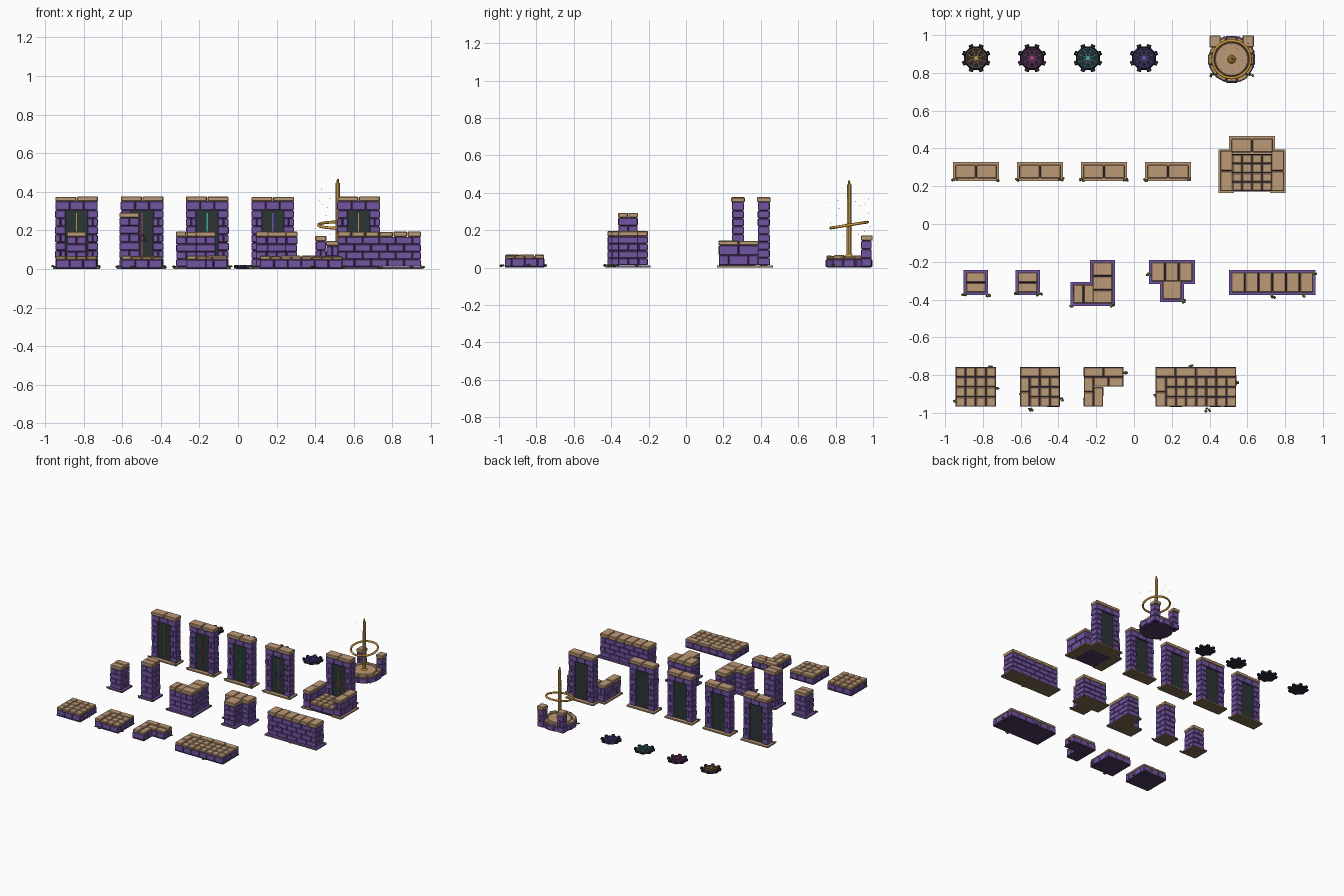
import bpy, bmesh, math, random
from mathutils import Matrix, Vector

if "Cube" in bpy.data.objects:
    bpy.data.objects.remove(bpy.data.objects["Cube"])
random.seed(4)

def mat(name, r, g, b):
    m = bpy.data.materials.new(name)
    m.diffuse_color = (r, g, b, 1)
    m.use_nodes = True
    m.node_tree.nodes["Principled BSDF"].inputs["Base Color"].default_value = m.diffuse_color
    return m

PURPLE = mat("purple_stone", .17, .09, .36)
TAN = mat("tan_stone", .5, .32, .18)
MORTAR = mat("mortar", .035, .018, .06)
UNDER = mat("dark_purple", .07, .04, .12)
DIRT = mat("dirt", .2, .14, .08)
DARK = mat("dark_slate", .025, .036, .036)
DISC = mat("disc_slate", .025, .022, .04)
GOLD = mat("gold", .62, .33, .04)
WAX = mat("pale_gold", .75, .45, .12)
MOSS = mat("moss", .1, .17, .03)
GLOW = [mat("glow_gold", .5, .28, .06), mat("glow_magenta", .45, .05, .22),
        mat("glow_teal", .05, .4, .3), mat("glow_violet", .12, .09, .5)]

def finish(bm, name, material, bevel=0):
    me = bpy.data.meshes.new(name)
    bmesh.ops.recalc_face_normals(bm, faces=bm.faces)
    bm.to_mesh(me)
    bm.free()
    me.materials.append(material)
    ob = bpy.data.objects.new(name, me)
    bpy.context.collection.objects.link(ob)
    if bevel:
        b = ob.modifiers.new("bevel", 'BEVEL')
        b.width, b.segments = bevel, 1
    return ob

def box(bm, x0, x1, y0, y1, z0, z1, m=Matrix()):
    t = Matrix.Translation(((x0 + x1) / 2, (y0 + y1) / 2, (z0 + z1) / 2))
    s = Matrix.Diagonal((x1 - x0, y1 - y0, z1 - z0, 1))
    bmesh.ops.create_cube(bm, size=1, matrix=m @ t @ s)

def slab(name, material, x0, x1, y0, y1, z0, z1, bevel=0):
    bm = bmesh.new()
    box(bm, x0, x1, y0, y1, z0, z1)
    return finish(bm, name, material, bevel)

def prism(name, material, r, x, y, z0, z1, n, r2=None, turn=0, bevel=0):
    bm = bmesh.new()
    bmesh.ops.create_cone(bm, cap_ends=True, segments=n, radius1=r, radius2=r if r2 is None else r2,
        depth=z1 - z0, matrix=Matrix.Translation((x, y, (z0 + z1) / 2)) @ Matrix.Rotation(turn, 4, 'Z'))
    return finish(bm, name, material, bevel)

def ring(name, material, r, t, n, m, k=4):
    bm = bmesh.new()
    loops = []
    for i in range(n):
        a = 2 * math.pi * i / n
        loops.append([bm.verts.new(m @ Vector(((r + t * math.cos(b)) * math.cos(a),
            (r + t * math.cos(b)) * math.sin(a), t * math.sin(b))))
            for b in [2 * math.pi * j / k for j in range(k)]])
    for i in range(n):
        p, q = loops[i], loops[(i + 1) % n]
        for j in range(k):
            bm.faces.new((p[j], q[j], q[(j + 1) % k], p[(j + 1) % k]))
    return finish(bm, name, material)

def cuts(a, b, step, shift):
    n = max(1, round((b - a) / step))
    w = (b - a) / n
    if shift:
        return [a] + [a + w * (i + .5) for i in range(n)] + [b]
    return [a + w * i for i in range(n + 1)]

def bricks(name, x0, x1, y0, y1, z0, z1, step=.085):
    # staggered courses around a dark core
    bm = bmesh.new()
    n = max(1, round((z1 - z0) / .044))
    h, g = (z1 - z0) / n, .0014
    for c in range(n):
        xs, ys = cuts(x0, x1, step, c % 2), cuts(y0, y1, step, c % 2 == 0 and y1 - y0 > .07)
        for i in range(len(xs) - 1):
            for j in range(len(ys) - 1):
                if 0 < i < len(xs) - 2 and 0 < j < len(ys) - 2:
                    continue
                e = [random.uniform(0, .003) for _ in range(4)]
                box(bm, xs[i] + (g if i else -e[0]), xs[i + 1] - (g if i < len(xs) - 2 else -e[1]),
                    ys[j] + (g if j else -e[2]), ys[j + 1] - (g if j < len(ys) - 2 else -e[3]),
                    z0 + h * c + g, z0 + h * (c + 1) - g)
    finish(bm, name + "_bricks", PURPLE, .003)
    slab(name + "_core", MORTAR, x0 + .004, x1 - .004, y0 + .004, y1 - .004, z0 + .001, z1)

def tiles(name, x0, x1, y0, y1, z0, z1, nx, ny):
    bm = bmesh.new()
    w, d, g = (x1 - x0) / nx, (y1 - y0) / ny, .0016
    for i in range(nx):
        for j in range(ny):
            box(bm, x0 + w * i + g, x0 + w * (i + 1) - g, y0 + d * j + g, y0 + d * (j + 1) - g,
                z0, z1 + random.uniform(-.002, .001))
    finish(bm, name + "_tiles", TAN, .004)

def plate(name, x0, x1, y0, y1, top=PURPLE):
    slab(name + "_ground", DIRT, x0, x1, y0, y1, 0, .006)
    slab(name + "_plinth", top, x0, x1, y0, y1, .006, .012)

def block(name, x0, x1, y0, y1, h, nx, ny, inner=(1, 1, 1, 1)):
    # wall block: ground plate, bricks, cap stones
    plate(name, x0, x1, y0, y1)
    i = [.016 * k for k in inner]
    r = (x0 + i[0], x1 - i[1], y0 + i[2], y1 - i[3])
    bricks(name, *r, .012, h - .028)
    tiles(name, r[0] - .004, r[1] + .004, r[2] - .004, r[3] + .004, h - .028, h, nx, ny)

# --- floor platforms
def platform(name, x0, x1, y0, y1):
    bricks(name, x0 + .003, x1 - .003, y0 + .003, y1 - .003, .004, .05, .075)
    slab(name + "_base", UNDER, x0 + .001, x1 - .001, y0 + .001, y1 - .001, 0, .005)
    slab(name + "_bed", MORTAR, x0 + .006, x1 - .006, y0 + .006, y1 - .006, .048, .06)

S, N = -.968, -.757
platform("plain_floor", -.945, -.73, S, N)
tiles("plain_floor", -.945, -.73, S, N, .048, .068, 4, 4)
platform("corner_floor", -.605, -.392, S, N)
tiles("corner_floor_back", -.605, -.392, N - .053, N, .048, .07, 2, 1)
tiles("corner_floor_side", -.605, -.552, S, N - .053, .048, .07, 1, 2)
tiles("corner_floor_inner", -.552, -.392, S, N - .053, .048, .065, 3, 3)
platform("bent_floor_back", -.267, -.055, N - .105, N)
platform("bent_floor_leg", -.267, -.162, S, N - .105)
tiles("bent_floor_back", -.267, -.055, N - .053, N, .048, .07, 2, 1)
tiles("bent_floor_side", -.267, -.214, S, N - .053, .048, .07, 1, 2)
tiles("bent_floor_mid", -.214, -.055, N - .105, N - .053, .048, .066, 2, 1)
tiles("bent_floor_leg", -.214, -.162, S, N - .105, .048, .066, 1, 1)
platform("wide_floor", .113, .542, S, N)
tiles("wide_floor_back", .113, .542, N - .053, N, .048, .07, 4, 1)
tiles("wide_floor_side", .113, .17, S, N - .053, .048, .07, 1, 2)
tiles("wide_floor_inner", .17, .542, S, N - .053, .048, .065, 7, 3)

# --- wall blocks
block("short_pillar", -.902, -.772, -.376, -.243, .195, 1, 2)
block("tall_pillar", -.628, -.498, -.376, -.243, .295, 1, 2)
block("corner_wall_long", -.232, -.101, -.434, -.19, .195, 1, 3)
block("corner_wall_short", -.335, -.216, -.434, -.307, .195, 2, 1, (1, 0, 1, 1))
block("tee_wall_bar", .079, .322, -.318, -.19, .195, 3, 1)
block("tee_wall_stem", .138, .264, -.412, -.302, .195, 1, 1, (1, 1, 1, 0))
block("long_wall", .502, .962, -.376, -.243, .195, 6, 1)

# --- gates with dark door and glowing sign
def gate(name, x, y, glow, sides):
    plate(name, x - .122, x + .122, y - .05, y + .05, TAN)
    for s, tag in ((-1, "left"), (1, "right")):
        a, b = sorted((x + s * .058, x + s * .109))
        bricks(name + "_jamb_" + tag, a, b, y - .03, y + .03, .012, .305, .06)
    bricks(name + "_lintel", x - .109, x + .109, y - .03, y + .03, .305, .352, .07)
    tiles(name + "_cap", x - .112, x + .112, y - .038, y + .038, .35, .376, 2, 1)
    slab(name + "_door", DARK, x - .062, x + .062, y - .02, y + .02, .012, .306)
    slab(name + "_beam", glow, x - .003, x + .003, y - .024, y - .018, .05, .29)
    up = Matrix.Translation((x, y - .021, .16)) @ Matrix.Rotation(math.pi / 2, 4, 'X') @ Matrix.Rotation(math.pi / 2, 4, 'Z')
    ring(name + "_sign", glow, .024, .003, sides, up)

for i, (x, n) in enumerate(((-.836, 4), (-.497, 3), (-.159, 6), (.18, 12))):
    gate("gate_%d" % (i + 1), x, .278, GLOW[i], n)

# --- gate with forecourt
gate("court_gate", .625, .416, GLOW[0], 4)
for tag, a, b in (("left", .448, .53), ("right", .72, .802)):
    plate("court_" + tag, a, b, .165, .395, TAN)
    bricks("court_" + tag, a + .012, b - .012, .177, .385, .012, .12)
    tiles("court_" + tag, a + .006, b - .006, .172, .39, .12, .145, 1, 2)
bricks("court_floor", .52, .73, .177, .37, .01, .05)
slab("court_floor_base", UNDER, .52, .73, .172, .37, .001, .011)
slab("court_bed", MORTAR, .52, .73, .18, .37, .048, .06)
tiles("court_floor", .52, .73, .174, .368, .048, .068, 4, 4)

# --- rune discs
for i, x in enumerate((-.836, -.54, -.244, .053)):
    y, g = .878, GLOW[i]
    prism("disc_%d" % i, DISC, .068, x, y, 0, .016, 8, .06, math.pi / 8)
    at = Matrix.Translation((x, y, .017))
    for r in (.052, .032):
        ring("disc_ring_%d" % i, g, r, .0028, 16, at)
    prism("disc_hub_%d" % i, g, .012, x, y, .014, .021, 8)
    rim, spokes = bmesh.new(), bmesh.new()
    for k in range(8):
        m = Matrix.Translation((x, y, 0)) @ Matrix.Rotation(k * math.pi / 4 + math.pi / 8, 4, 'Z')
        box(rim, .058, .077, -.012, .012, .003, .02, m)
        box(spokes, .014, .05, -.0015, .0015, .014, .0185, m)
    finish(rim, "disc_rim_%d" % i, DISC, .003)
    finish(spokes, "disc_spokes_%d" % i, g)

# --- round shrine with candle and tilted ring
cx, cy = .517, .872
prism("shrine_core", UNDER, .116, cx, cy, 0, .05, 16)
prism("shrine_top", TAN, .088, cx, cy, .045, .06, 24, bevel=.003)
low, cap = bmesh.new(), bmesh.new()
for k in range(12):
    m = Matrix.Translation((cx, cy, 0)) @ Matrix.Rotation(k * math.pi / 6, 4, 'Z')
    box(low, .085, .12 + random.uniform(0, .006), -.031, .031, .003, .044, m)
    box(cap, .09, .118 + random.uniform(0, .008), -.028, .028, .044, .064 + random.uniform(-.004, .004), m)
finish(low, "shrine_bricks", PURPLE, .004)
finish(cap, "shrine_rim", TAN, .005)
for s in (-1, 1):
    px = cx + s * .088
    bricks("shrine_post", px - .026, px + .026, .938, .99, .004, .145, .06)
    tiles("shrine_post_cap", px - .031, px + .031, .934, 1.0, .145, .172, 1, 1)
prism("candle_foot", GOLD, .024, cx, cy, .058, .07, 12, .017)
prism("candle", WAX, .013, cx, cy, .068, .445, 10, .012)
prism("candle_tip", GOLD, .007, cx, cy, .445, .467, 8, .005)
tilt = Matrix.Translation((cx, cy, .228)) @ Matrix.Rotation(.16, 4, 'X')
ob = ring("halo_ring", GOLD, .1, .0075, 32, tilt, 8)
ob.data.shade_smooth()
sparks = bmesh.new()
for k in range(22):
    a, r = random.uniform(0, 6.28), random.uniform(.05, .13)
    p = (cx + r * math.cos(a), min(.99, cy + r * math.sin(a)), random.uniform(.12, .42))
    bmesh.ops.create_icosphere(sparks, subdivisions=1, radius=.0022, matrix=Matrix.Translation(p))
finish(sparks, "sparks", GOLD)

# --- moss tufts
spots = [(-.73, -.87), (-.945, -.935), (-.76, -.752), (-.55, -.982), (-.605, -.9), (-.39, -.93), (-.05, -.79),
         (-.262, -.93), (.39, -.984), (.3, -.752), (.542, -.84), (.115, -.91), (-.9, -.37), (-.775, -.38),
         (-.622, -.365), (-.5, -.375), (-.33, -.43), (-.11, -.43), (.08, -.27), (.262, -.41),
         (.74, -.385), (.955, -.26), (.9, -.378), (.41, .79), (.62, .79)]
spots += [(x + s * .115, .235) for x in (-.836, -.497, -.159, .18) for s in (-1, 1)]
bm = bmesh.new()
for x, y in spots:
    for k in range(5):
        r = random.uniform(.005, .009)
        m = Matrix.Translation((x + random.uniform(-.012, .012), y + random.uniform(-.007, .007), .008 + random.uniform(0, .008)))
        bmesh.ops.create_icosphere(bm, subdivisions=1, radius=r, matrix=m @ Matrix.Diagonal((1, 1, .7, 1)))
finish(bm, "moss_tufts", MOSS)
